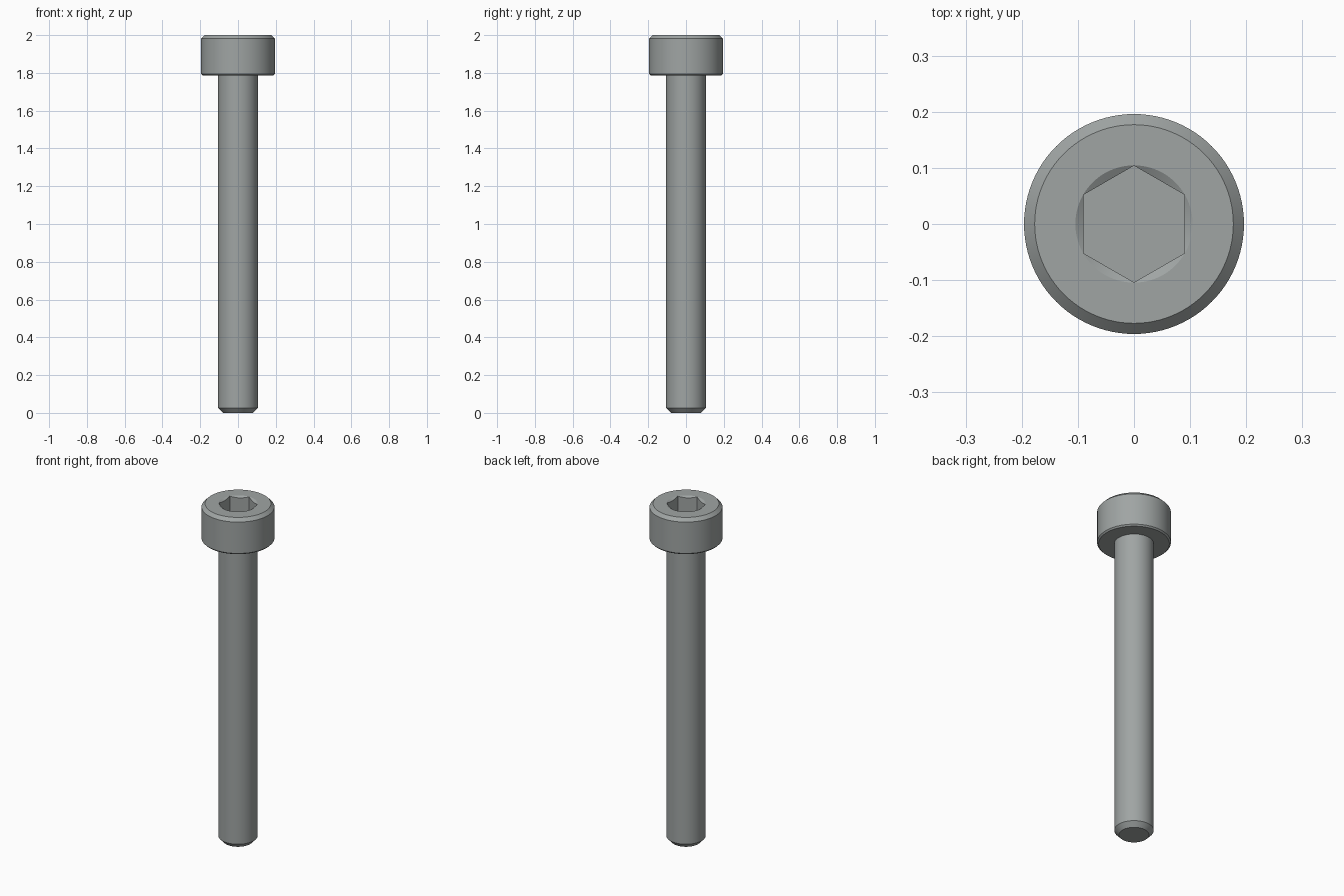
import bpy, bmesh
from math import pi, cos, sin, radians

if "Cube" in bpy.data.objects:
    bpy.data.objects.remove(bpy.data.objects["Cube"])


def lathe(name, profile, sides, turn=0.0):
    """Closed solid from (radius, z) rings listed bottom to top."""
    bm = bmesh.new()
    rings = []
    for r, z in profile:
        rings.append([bm.verts.new((r * cos(turn + 2 * pi * i / sides),
                                    r * sin(turn + 2 * pi * i / sides), z))
                      for i in range(sides)])
    for a, b in zip(rings, rings[1:]):
        for i in range(sides):
            j = (i + 1) % sides
            bm.faces.new((a[i], a[j], b[j], b[i]))
    bm.faces.new(rings[0][::-1])
    bm.faces.new(rings[-1])
    mesh = bpy.data.meshes.new(name)
    bm.to_mesh(mesh)
    bm.free()
    obj = bpy.data.objects.new(name, mesh)
    bpy.context.collection.objects.link(obj)
    return obj


# Screw body: chamfered tip, shank, head with chamfered rims
screw = lathe("socket_screw", [
    (0.080, 0.0), (0.105, 0.027), (0.105, 1.787),
    (0.188, 1.787), (0.196, 1.795), (0.196, 1.981), (0.177, 2.0)], 96)

# Socket cutters: hexagon with corners on y, and a shallow countersink
cutters = [
    lathe("hex_cutter", [(0.104, 1.895), (0.104, 2.1)], 6, pi / 2),
    lathe("countersink_cutter", [(0.070, 1.980), (0.1045, 2.0), (0.139, 2.020)], 96),
]
bpy.context.view_layer.objects.active = screw
screw.select_set(True)
for cutter in cutters:
    mod = screw.modifiers.new(cutter.name, 'BOOLEAN')
    mod.operation = 'DIFFERENCE'
    mod.solver = 'EXACT'
    mod.object = cutter
    bpy.ops.object.modifier_apply(modifier=mod.name)
    bpy.data.objects.remove(cutter)

# Dark steel
steel = bpy.data.materials.new("dark_steel")
steel.diffuse_color = (0.35, 0.375, 0.37, 1.0)
steel.use_nodes = True
steel.node_tree.nodes["Principled BSDF"].inputs["Base Color"].default_value = steel.diffuse_color
screw.data.materials.clear()
screw.data.materials.append(steel)

# Smooth round surfaces, crisp chamfers
bpy.ops.object.shade_smooth_by_angle(angle=radians(20))
